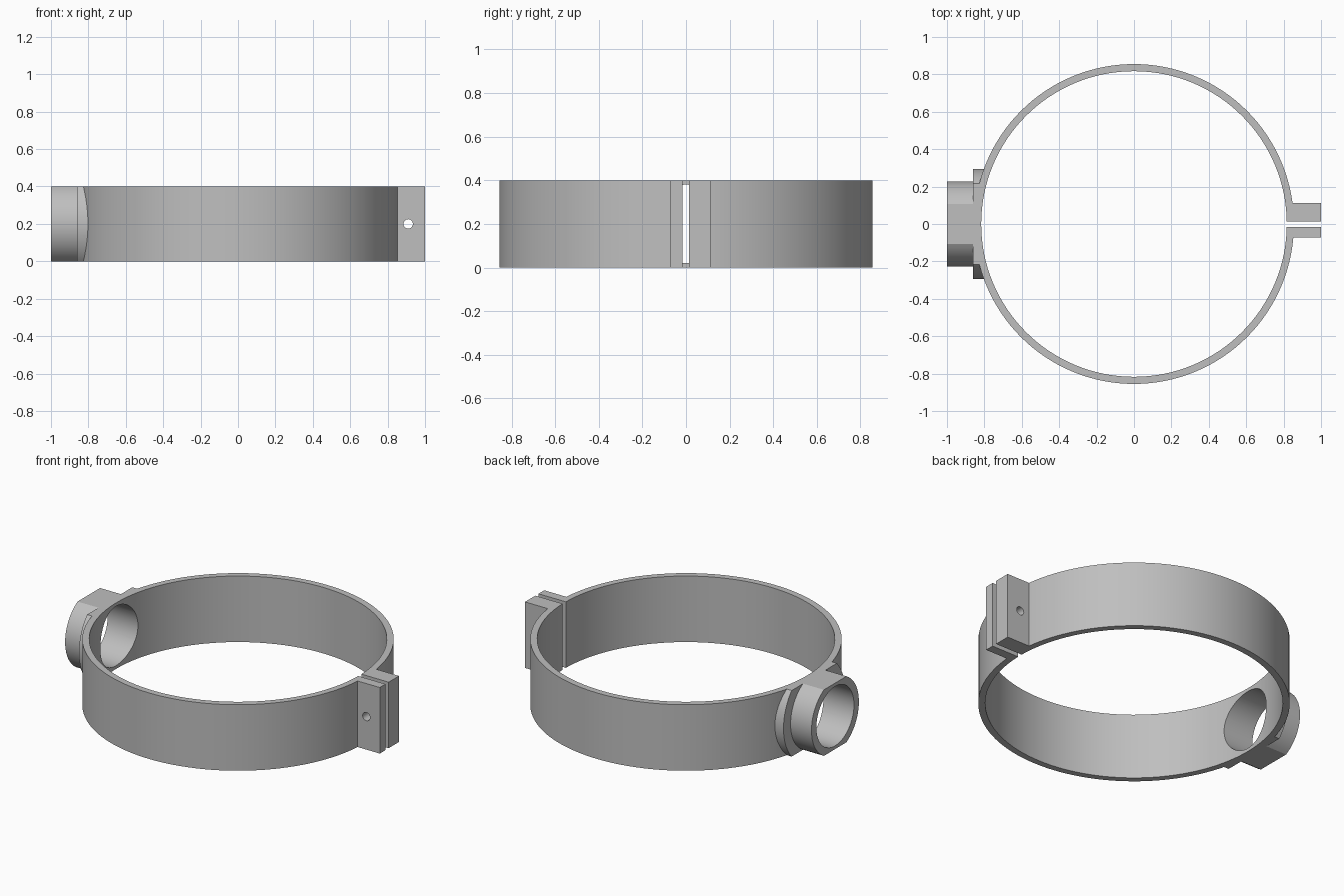
import bpy
import math

cube = bpy.data.objects.get("Cube")
if cube:
    bpy.data.objects.remove(cube, do_unlink=True)

HEIGHT = 0.4
MID = HEIGHT / 2

steel = bpy.data.materials.new("plain_grey")
steel.use_nodes = True
grey = (0.52, 0.52, 0.52, 1)
steel.diffuse_color = grey
steel.node_tree.nodes["Principled BSDF"].inputs["Base Color"].default_value = grey


def finish(name):
    ob = bpy.context.object
    ob.name = name
    bpy.ops.object.transform_apply(location=True, rotation=True, scale=True)
    ob.data.materials.append(steel)
    return ob


def cylinder(name, radius, length, centre, axis="Z", sides=64):
    turn = {"X": (0, math.pi / 2, 0), "Y": (math.pi / 2, 0, 0), "Z": (0, 0, 0)}[axis]
    bpy.ops.mesh.primitive_cylinder_add(vertices=sides, radius=radius, depth=length,
                                        location=centre, rotation=turn)
    return finish(name)


def box(name, low, high):
    bpy.ops.mesh.primitive_cube_add(size=1, location=[(a + b) / 2 for a, b in zip(low, high)])
    bpy.context.object.scale = [b - a for a, b in zip(low, high)]
    return finish(name)


def combine(body, tool, operation):
    mod = body.modifiers.new(tool.name, "BOOLEAN")
    mod.operation = operation
    mod.solver = "EXACT"
    mod.object = tool
    bpy.context.view_layer.objects.active = body
    bpy.ops.object.modifier_apply(modifier=mod.name)
    bpy.data.objects.remove(tool, do_unlink=True)


def x_cylinder(name, radius, start, end):
    return cylinder(name, radius, end - start, ((start + end) / 2, 0, MID), "X")


# Solid parts, overlong in height until the final trim
clamp = cylinder("ring_clamp", 0.855, 0.6, (0, 0, MID), sides=128)
solids = [
    x_cylinder("port_flange", 0.295, -0.86, -0.6),
    x_cylinder("port_pipe", 0.227, -1.0, -0.5),
    box("clamp_lugs", (0.7, -0.071, -0.08), (1.0, 0.113, 0.48)),
]
for part in solids:
    combine(clamp, part, "UNION")

# Ring opening, port bore, split between the lugs, and screw hole
cutters = [
    cylinder("ring_opening", 0.817, 2, (0, 0, MID), sides=128),
    x_cylinder("port_bore", 0.18, -1.2, -0.5),
    box("split", (0.6, -0.016, -0.5), (1.2, 0.014, 1)),
    cylinder("screw_hole", 0.025, 0.6, (0.91, 0, MID), "Y", 32),
]
for cutter in cutters:
    combine(clamp, cutter, "DIFFERENCE")

# Trim flat top and bottom
combine(clamp, box("trim", (-2, -2, 0), (2, 2, HEIGHT)), "INTERSECT")

bpy.ops.object.select_all(action="DESELECT")
clamp.select_set(True)
bpy.context.view_layer.objects.active = clamp
bpy.ops.object.shade_smooth_by_angle(angle=math.radians(25))
